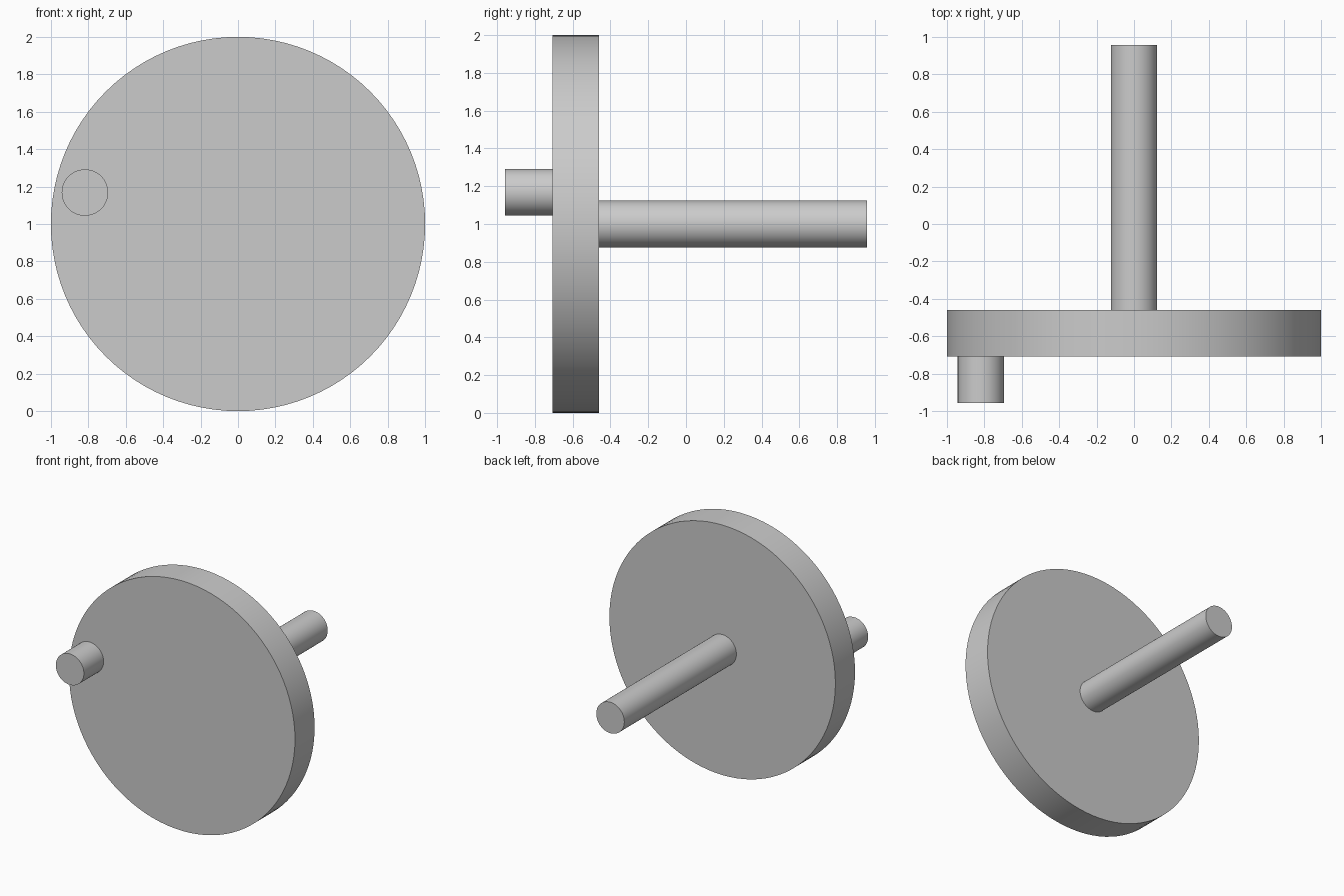
import bpy
import math

cube = bpy.data.objects.get("Cube")
if cube:
    bpy.data.objects.remove(cube, do_unlink=True)

# One plain grey for every part
grey = bpy.data.materials.new("plain_grey")
grey.use_nodes = True
colour = (0.6, 0.6, 0.6, 1)
grey.diffuse_color = colour
grey.node_tree.nodes["Principled BSDF"].inputs["Base Color"].default_value = colour


def rod(name, radius, x, z, front, back, sides):
    """Smooth-sided cylinder lying along y, with crisp flat ends."""
    bpy.ops.mesh.primitive_cylinder_add(
        vertices=sides, radius=radius, depth=back - front,
        location=(x, (front + back) / 2, z), rotation=(math.pi / 2, 0, 0))
    part = bpy.context.object
    part.name = name
    part.data.materials.append(grey)
    bpy.ops.object.transform_apply(location=False, rotation=True, scale=True)
    bpy.ops.object.shade_smooth_by_angle(angle=math.radians(30))
    return part


disc_front, disc_back = -0.708, -0.46

# Crank disc, with the axle behind its centre and the handle pin in front near its rim
rod("crank_disc", 1.0, 0, 1, disc_front, disc_back, 96)
rod("axle", 0.124, 0, 1, disc_back, 0.957, 64)
rod("crank_pin", 0.124, -0.818, 1.168, -0.957, disc_front, 64)
